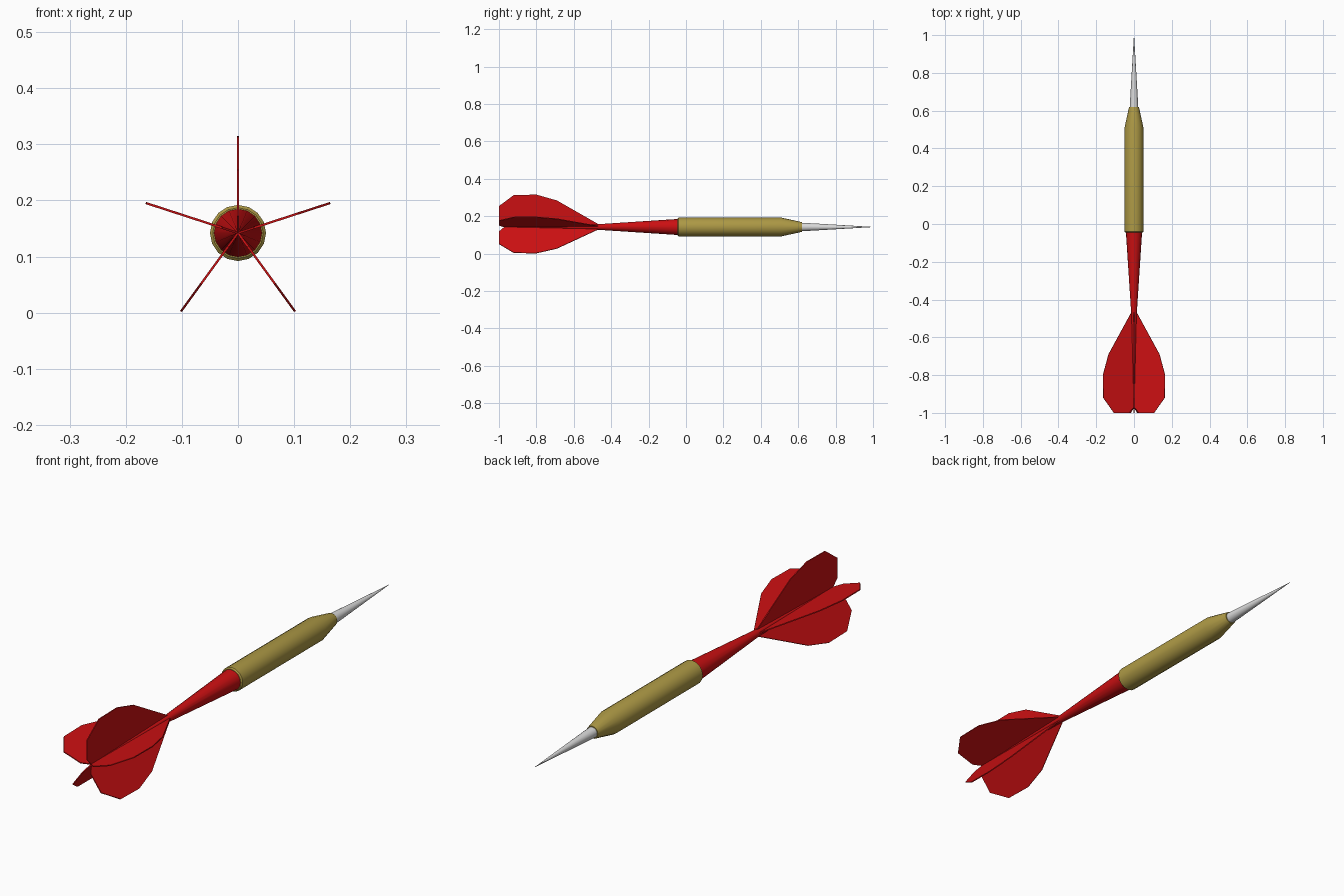
import bpy, bmesh, math
from mathutils import Vector

if "Cube" in bpy.data.objects:
    bpy.data.objects.remove(bpy.data.objects["Cube"])

AXIS_Z = 0.142   # height of the dart's centre line


def material(name, rgb):
    m = bpy.data.materials.new(name)
    m.diffuse_color = (*rgb, 1)
    m.use_nodes = True
    m.node_tree.nodes["Principled BSDF"].inputs["Base Color"].default_value = m.diffuse_color
    return m


RED = material("red", (0.6, 0.005, 0.006))
BRASS = material("brass", (0.42, 0.32, 0.06))
STEEL = material("steel", (0.7, 0.7, 0.7))


def finish(bm, name, mat, angle):
    bmesh.ops.recalc_face_normals(bm, faces=bm.faces)
    me = bpy.data.meshes.new(name)
    bm.to_mesh(me)
    bm.free()
    me.materials.append(mat)
    ob = bpy.data.objects.new(name, me)
    bpy.context.collection.objects.link(ob)
    ob.location.z = AXIS_Z
    bpy.ops.object.select_all(action='DESELECT')
    ob.select_set(True)
    bpy.context.view_layer.objects.active = ob
    bpy.ops.object.shade_smooth_by_angle(angle=math.radians(angle))
    return ob


def turned(name, profile, mat, sides=16):
    """Closed solid of revolution about y from (y, radius) points."""
    bm = bmesh.new()
    rings = []
    for y, r in profile:
        rings.append([bm.verts.new((r * math.cos(2 * math.pi * i / sides), y,
                                    r * math.sin(2 * math.pi * i / sides)))
                      for i in range(sides)])
    for a, b in zip(rings, rings[1:]):
        for i in range(sides):
            j = (i + 1) % sides
            bm.faces.new((a[i], a[j], b[j], b[i]))
    bm.faces.new(rings[0])
    bm.faces.new(rings[-1])
    return finish(bm, name, mat, 35)


# Body: tapered shaft, barrel and point
turned("shaft", [(-0.97, 0.002), (-0.47, 0.015), (-0.04, 0.043)], RED)
turned("barrel", [(-0.045, 0.045), (-0.04, 0.05), (0.51, 0.05), (0.62, 0.026)], BRASS)
turned("point", [(0.61, 0.023), (0.65, 0.021), (1.0, 0.0005)], STEEL)

# Five flights: thin plates fanned around the shaft
OUTLINE = [(-0.46, 0.0), (-0.47, 0.016), (-0.69, 0.142), (-0.80, 0.173),
           (-0.92, 0.171), (-1.0, 0.112), (-1.0, 0.03), (-0.97, 0.0)]
HALF = 0.002
for k in range(5):
    ang = math.radians(90 + 72 * k)
    out = Vector((math.cos(ang), 0, math.sin(ang)))
    side = Vector((-math.sin(ang), 0, math.cos(ang)))
    bm = bmesh.new()
    front = [bm.verts.new(out * r + side * HALF + Vector((0, y, 0))) for y, r in OUTLINE]
    back = [bm.verts.new(out * r - side * HALF + Vector((0, y, 0))) for y, r in OUTLINE]
    bm.faces.new(front)
    bm.faces.new(back[::-1])
    for i in range(len(OUTLINE)):
        j = (i + 1) % len(OUTLINE)
        bm.faces.new((front[i], back[i], back[j], front[j]))
    finish(bm, f"flight_{k + 1}", RED, 35)
